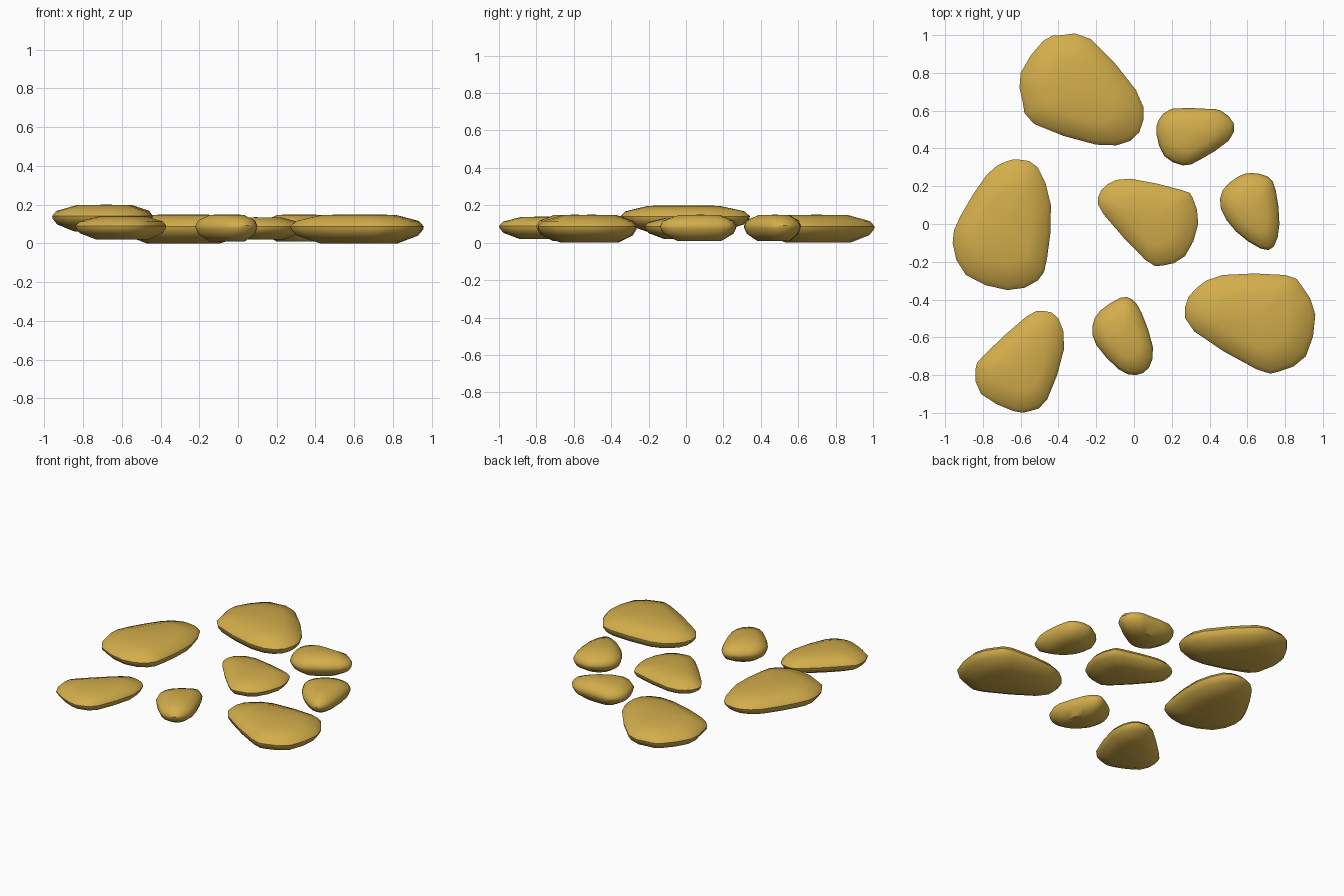
import bpy
import bmesh
import math
from mathutils import Vector

default_cube = bpy.data.objects.get("Cube")
if default_cube:
    bpy.data.objects.remove(default_cube, do_unlink=True)

# One warm golden material shared by all the stones
gold = bpy.data.materials.new("golden_stone")
gold.use_nodes = True
colour = (0.65, 0.42, 0.07, 1)
gold.diffuse_color = colour
gold.node_tree.nodes["Principled BSDF"].inputs["Base Color"].default_value = colour

# Cross-section of a pebble from underside to crown: (outline scale, height fraction)
SECTION = [(0.58, 0), (0.91, 0.27), (0.99, 0.48), (1, 0.58), (0.92, 0.77), (0.55, 0.98)]


def rounded(points):
    """Insert a smooth midpoint on every side of a closed outline."""
    corners = [Vector(p) for p in points]
    count = len(corners)
    result = []
    for i, here in enumerate(corners):
        before, after, beyond = corners[i - 1], corners[(i + 1) % count], corners[(i + 2) % count]
        result.append(here)
        result.append((here + after) * 0.5 + (here + after - before - beyond) / 16)
    return result


def area_centre(outline):
    """Centroid of the closed outline."""
    total, centre = 0, Vector((0, 0))
    for i, a in enumerate(outline):
        b = outline[(i + 1) % len(outline)]
        cross = a.x * b.y - b.x * a.y
        total += cross
        centre += (a + b) * cross
    return centre / (3 * total)


def stone(name, bottom, top, points):
    """Loft the pebble cross-section around a plan outline."""
    outline = rounded(points)
    centre = area_centre(outline)
    height = top - bottom
    bm = bmesh.new()
    rings = []
    for scale, level in SECTION:
        ring = []
        for p in outline:
            q = centre.lerp(p, scale)
            ring.append(bm.verts.new((q.x, q.y, bottom + level * height)))
        rings.append(ring)
    count = len(outline)
    for low, high in zip(rings, rings[1:]):
        for i in range(count):
            j = (i + 1) % count
            bm.faces.new((low[i], low[j], high[j], high[i]))
    # Close the underside and crown with shallow fans
    for ring, z in ((rings[0], bottom), (rings[-1], top)):
        tip = bm.verts.new((centre.x, centre.y, z))
        for i in range(count):
            bm.faces.new((ring[i], ring[(i + 1) % count], tip))
    bmesh.ops.recalc_face_normals(bm, faces=bm.faces[:])
    mesh = bpy.data.meshes.new(name)
    bm.to_mesh(mesh)
    bm.free()
    mesh.materials.append(gold)
    obj = bpy.data.objects.new(name, mesh)
    bpy.context.collection.objects.link(obj)
    bpy.ops.object.select_all(action="DESELECT")
    obj.select_set(True)
    bpy.context.view_layer.objects.active = obj
    bpy.ops.object.shade_smooth_by_angle(angle=math.radians(40))


# Large stones
stone("back_stone", 0, 0.15, [
    (-0.48, 0.97), (-0.6, 0.8), (-0.59, 0.65), (-0.53, 0.53), (-0.2, 0.42),
    (-0.02, 0.44), (0.05, 0.55), (0.01, 0.71), (-0.23, 0.98), (-0.38, 1)])
stone("right_stone", 0.06, 0.2, [
    (-0.68, 0.33), (-0.78, 0.26), (-0.92, 0.04), (-0.96, -0.1), (-0.89, -0.27),
    (-0.67, -0.35), (-0.51, -0.3), (-0.46, -0.18), (-0.44, 0.1), (-0.51, 0.3), (-0.6, 0.34)])
stone("front_left_stone", 0, 0.15, [
    (0.47, -0.27), (0.33, -0.34), (0.27, -0.44), (0.32, -0.57), (0.65, -0.77),
    (0.77, -0.78), (0.91, -0.7), (0.96, -0.48), (0.89, -0.33), (0.8, -0.27)])

# Medium stones
stone("front_right_stone", 0.02, 0.14, [
    (-0.57, -0.49), (-0.79, -0.69), (-0.84, -0.77), (-0.81, -0.9), (-0.64, -0.99),
    (-0.55, -0.99), (-0.46, -0.93), (-0.37, -0.66), (-0.4, -0.5), (-0.48, -0.46)])
stone("centre_stone", 0.02, 0.135, [
    (-0.02, 0.24), (-0.14, 0.21), (-0.19, 0.14), (-0.16, 0.05), (0.06, -0.19),
    (0.15, -0.22), (0.27, -0.17), (0.34, 0), (0.31, 0.14), (0.25, 0.18)])

# Small stones
stone("small_back_stone", 0.01, 0.15, [
    (0.2, 0.61), (0.13, 0.55), (0.12, 0.47), (0.16, 0.36), (0.26, 0.31),
    (0.35, 0.34), (0.5, 0.44), (0.53, 0.53), (0.46, 0.6), (0.38, 0.61)])
stone("small_left_stone", 0.01, 0.15, [
    (0.62, 0.27), (0.55, 0.25), (0.47, 0.18), (0.46, 0.08), (0.54, -0.04),
    (0.67, -0.13), (0.74, -0.12), (0.77, 0), (0.75, 0.18), (0.71, 0.25)])
stone("small_front_stone", 0.01, 0.15, [
    (-0.07, -0.39), (-0.18, -0.46), (-0.22, -0.54), (-0.2, -0.64), (-0.08, -0.77),
    (0.01, -0.8), (0.08, -0.76), (0.1, -0.65), (0.04, -0.47), (-0.01, -0.4)])
